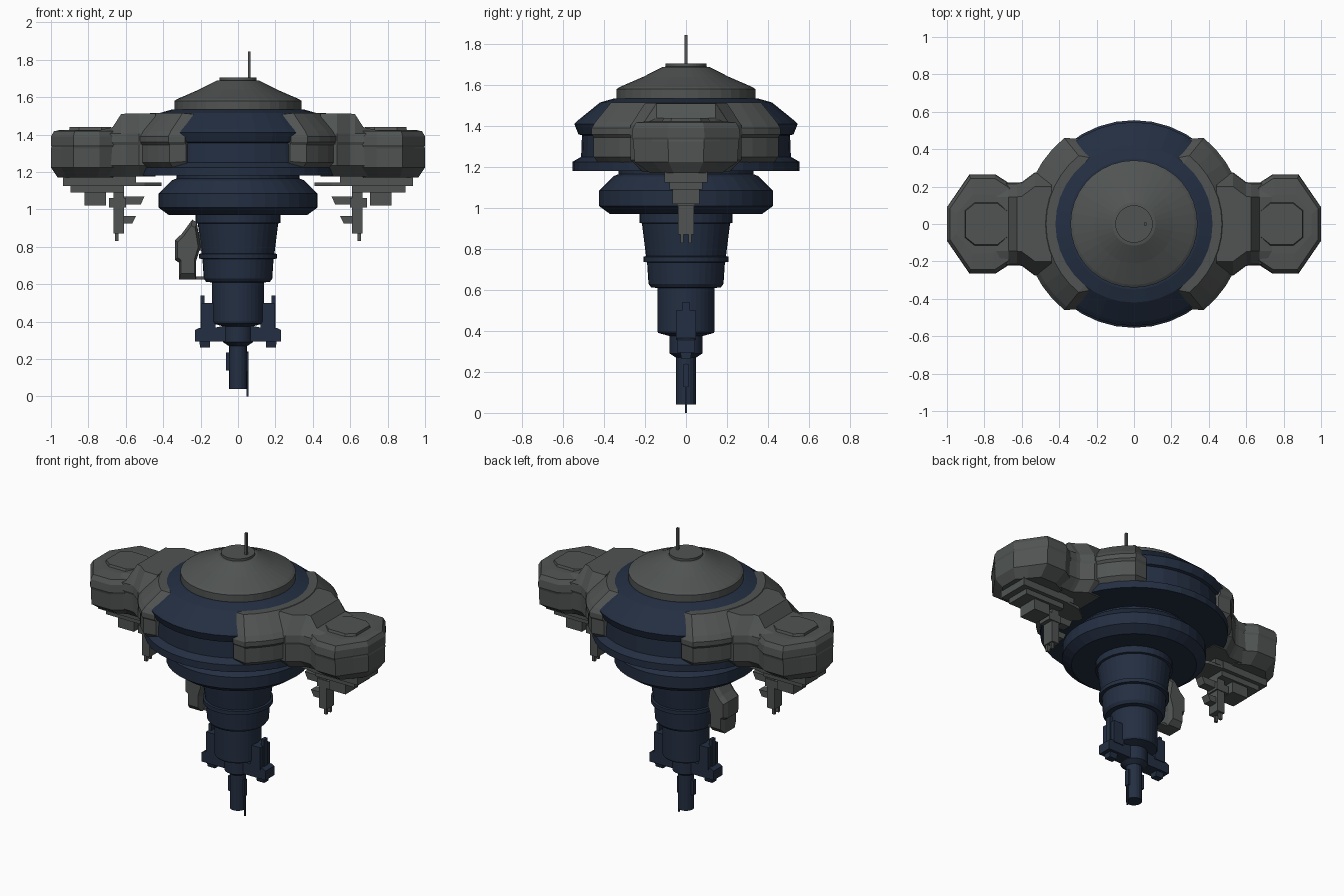
import bpy, bmesh, math

if "Cube" in bpy.data.objects:
    bpy.data.objects.remove(bpy.data.objects["Cube"])


def material(name, rgb):
    m = bpy.data.materials.new(name)
    m.diffuse_color = (*rgb, 1)
    m.use_nodes = True
    m.node_tree.nodes["Principled BSDF"].inputs["Base Color"].default_value = m.diffuse_color
    return m


GREY = material("gunmetal grey", (0.08, 0.088, 0.084))
BLUE = material("dark navy", (0.017, 0.028, 0.054))


def loft(name, rings, mat, sx=1):
    """Skin a list of equal-length closed rings and cap both ends."""
    bm = bmesh.new()
    rows = [[bm.verts.new((p[0] * sx, p[1], p[2])) for p in r] for r in rings]
    n = len(rows[0])
    for a, b in zip(rows, rows[1:]):
        for i in range(n):
            j = (i + 1) % n
            bm.faces.new((a[i], a[j], b[j], b[i]))
    bm.faces.new(rows[0])
    bm.faces.new(rows[-1])
    bmesh.ops.recalc_face_normals(bm, faces=bm.faces)
    me = bpy.data.meshes.new(name)
    bm.to_mesh(me)
    bm.free()
    me.materials.append(mat)
    ob = bpy.data.objects.new(name, me)
    bpy.context.collection.objects.link(ob)
    return ob


def lathe(name, profile, mat, n=36):
    ring = [(math.cos(2 * math.pi * i / n), math.sin(2 * math.pi * i / n)) for i in range(n)]
    return loft(name, [[(r * c, r * s, z) for c, s in ring] for r, z in profile], mat)


def box(name, x0, x1, w, z0, z1, mat, sx=1):
    """Box symmetric about y = 0 with half width w."""
    return loft(name, [[(x0, -w, z), (x1, -w, z), (x1, w, z), (x0, w, z)] for z in (z0, z1)], mat, sx)


def slab(name, outline, levels, mat, sx=1, cx=0.0):
    """Horizontal outline stacked at (z, scale x, scale y) levels."""
    return loft(name, [[(cx + (x - cx) * kx, y * ky, z) for x, y in outline]
                       for z, kx, ky in levels], mat, sx)


# Central stack of turned parts
lathe("top_dome", [(.34, 1.52), (.34, 1.58), (.325, 1.59), (.21, 1.64), (.115, 1.688),
                   (.10, 1.69), (.10, 1.705)], GREY)
lathe("main_disc", [(.30, 1.18), (.555, 1.18), (.555, 1.225), (.512, 1.25), (.508, 1.355),
                    (.525, 1.36), (.545, 1.41), (.525, 1.43), (.42, 1.515), (.35, 1.535)], BLUE)
lathe("lower_ring", [(.37, .97), (.425, 1.01), (.425, 1.085), (.355, 1.155), (.33, 1.165),
                     (.33, 1.19)], BLUE)
lathe("neck", [(.14, .61), (.17, .612), (.183, .63), (.19, .735), (.208, .737), (.208, .762),
               (.195, .765), (.215, .925), (.228, .928), (.228, .98)], BLUE)
lathe("lower_column", [(.05, .27), (.08, .29), (.08, .375), (.135, .39), (.14, .40), (.14, .62)], BLUE)
lathe("bottom_tube", [(.048, .04), (.048, .29)], BLUE, 16)

# Antenna, needle and small fins
box("antenna", .053, .067, .007, 1.69, 1.845, GREY)
box("needle", .046, .055, .005, 0, .24, BLUE)
box("tube_fin_left", -.063, -.04, .015, .14, .235, BLUE)
box("tube_fin_right", .04, .056, .015, .13, .235, BLUE)

# Hanging equipment pod on the left of the neck
pod = [(-.315, .625), (-.225, .625), (-.225, .72), (-.20, .80), (-.22, .93), (-.245, .945),
       (-.30, .87), (-.337, .835), (-.337, .73), (-.315, .715)]
pcx, pcz = -.265, .79
loft("side_pod", [[(pcx + (x - pcx) * k, y, pcz + (z - pcz) * k) for x, z in pod]
                  for y, k in ((-.08, .8), (-.05, 1), (.05, 1), (.08, .8))], GREY)
box("side_pod_strut", -.25, -.17, .03, .625, .64, GREY)
box("side_pod_mount", -.25, -.17, .04, .78, .88, GREY)

# Outlines of the wing pod and its raised lid
wing = [(.64, -.20), (.74, -.265), (.88, -.265), (.945, -.17), (1.0, -.09),
        (1.0, .09), (.945, .17), (.88, .265), (.74, .265), (.64, .20)]
lid = [(.68, -.07), (.73, -.11), (.85, -.11), (.90, -.07),
       (.90, .07), (.85, .11), (.73, .11), (.68, .07)]
WCX = .80
shell = [(.40, 1.20), (.53, 1.20), (.58, 1.25), (.58, 1.345), (.592, 1.36), (.592, 1.39),
         (.57, 1.42), (.47, 1.515), (.40, 1.515)]

for side, sx in (("right", 1), ("left", -1)):
    # Curved saddle wrapped around the disc, chamfered at its ends
    rings = []
    steps = [(-58, .055)] + [(-51 + 102 * i / 12, 0) for i in range(13)] + [(58, .055)]
    for deg, cut in steps:
        a = math.radians(deg)
        rings.append([(max(r - cut, .40) * math.cos(a), max(r - cut, .40) * math.sin(a),
                       1.36 + (z - 1.36) * (1 - cut)) for r, z in shell])
    loft("saddle_" + side, rings, GREY, sx)

    # Arm joining saddle and wing pod
    rings = []
    for x, w, zt in ((.44, .27, 1.512), (.53, .27, 1.512), (.60, .218, 1.512),
                     (.625, .215, 1.51), (.67, .215, 1.44), (.76, .215, 1.42)):
        half = [(w - .06, 1.175), (w, 1.235), (w, 1.345), (w + .006, 1.36), (w, 1.405), (w - .07, zt)]
        rings.append([(x, y, z) for y, z in half] + [(x, -y, z) for y, z in reversed(half)])
    loft("arm_" + side, rings, GREY, sx)

    # Faceted wing pod with belt line and lid
    slab("wing_pod_" + side, wing,
         [(1.17, .82, .66), (1.225, 1, .95), (1.325, 1, .97), (1.335, .985, .98), (1.345, 1, 1),
          (1.39, 1, .98), (1.418, .92, .92), (1.425, .75, .60)], GREY, sx, WCX)
    slab("wing_lid_" + side, lid, [(1.41, 1.05, 1.1), (1.44, 1, 1)], GREY, sx, WCX)

    # Stepped layers beneath the pod
    box("under_tray_" + side, .60, .935, .105, 1.125, 1.18, GREY, sx)
    box("under_plate_" + side, .61, .895, .08, 1.09, 1.13, GREY, sx)
    box("under_block_" + side, .705, .82, .065, 1.02, 1.10, GREY, sx)
    slab("pointed_plate_" + side, [(.41, -.02), (.50, -.09), (.64, -.105), (.64, .105), (.50, .09), (.41, .02)],
         [(1.125, 1, 1), (1.145, 1, 1)], GREY, sx)
    box("inner_wedge_" + side, .545, .66, .10, 1.14, 1.19, GREY, sx)

    # Hanging mast with stub arms and prongs
    box("mast_" + side, .61, .665, .04, .87, 1.10, GREY, sx)
    box("mast_collar_" + side, .60, .69, .045, 1.01, 1.06, GREY, sx)
    for tag, tip, z0, z1 in (("upper", .50, 1.025, 1.07), ("lower", .545, .925, .965)):
        loft("mast_%s_arm_%s" % (tag, side),
             [[(tip, y, z1), (tip + .02, y, z0), (.63, y, z0), (.63, y, z1)] for y in (-.028, .028)],
             GREY, sx)
    for tag, y in (("front", -.02), ("back", .02)):
        prong = box("mast_prong_%s_%s" % (tag, side), .638, .658, .008, .83, .88, GREY, sx)
        prong.location.y = y

    # Bracket on the lower column
    box("bracket_body_" + side, .12, .195, .05, .355, .50, BLUE, sx)
    box("bracket_post_" + side, .178, .20, .02, .34, .54, BLUE, sx)
    loft("bracket_foot_" + side,
         [[(x, y, z) for x, z in ((.06, .295), (.23, .295), (.23, .355), (.21, .365), (.14, .365), (.06, .38))]
          for y in (-.045, .045)], BLUE, sx)
    slab("bracket_toe_" + side, [(.15, -.03), (.205, -.03), (.205, .03), (.15, .03)],
         [(.262, .97, .7), (.30, 1, 1)], BLUE, sx, .178)
